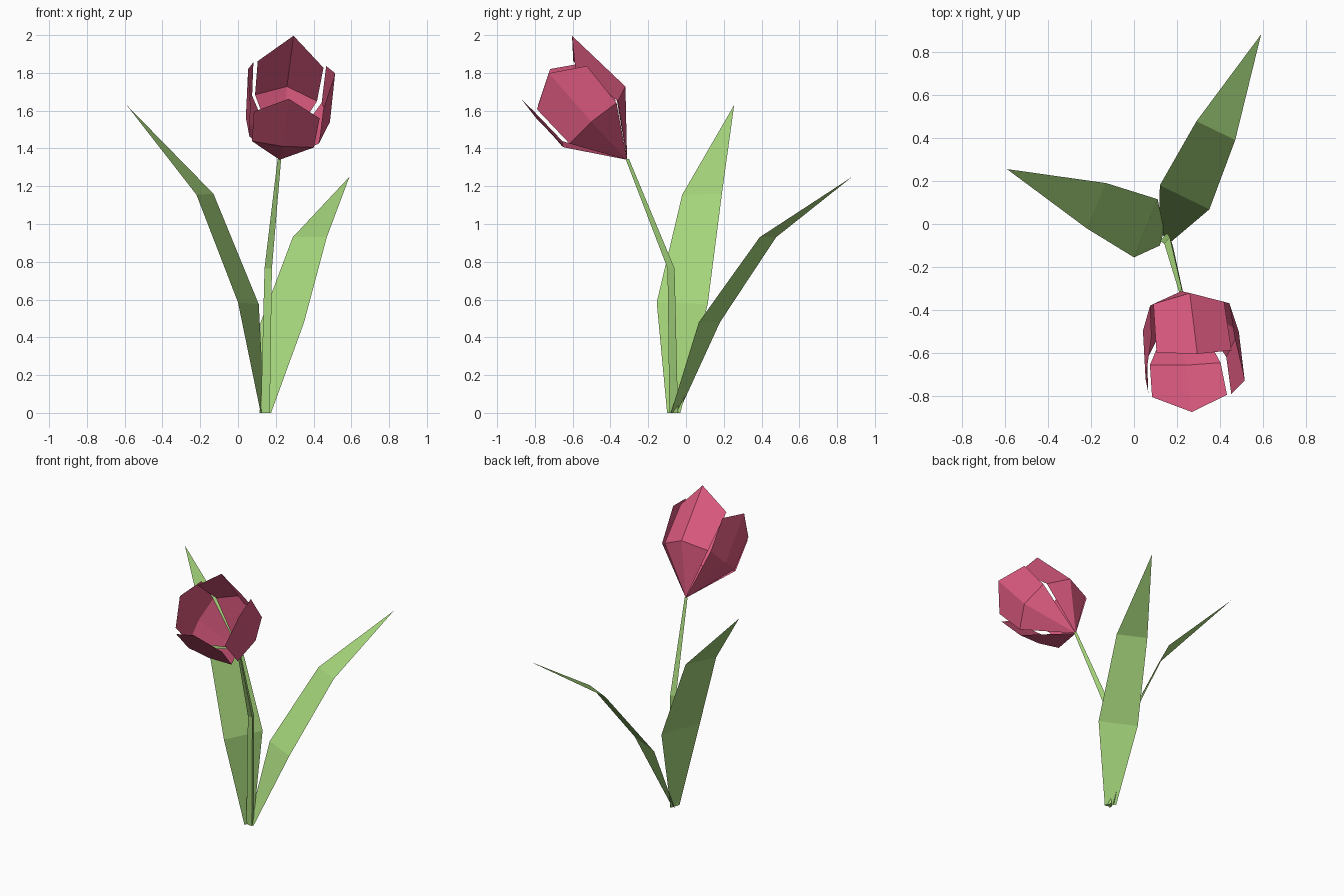
import bpy, math
from mathutils import Vector as V

if "Cube" in bpy.data.objects:
    bpy.data.objects.remove(bpy.data.objects["Cube"])


def material(name, rgb):
    m = bpy.data.materials.new(name)
    m.diffuse_color = (*rgb, 1)
    m.use_nodes = True
    m.node_tree.nodes["Principled BSDF"].inputs["Base Color"].default_value = m.diffuse_color
    return m


pink = material("petal pink", (0.70, 0.10, 0.21))
green = material("leaf green", (0.38, 0.67, 0.20))


def make(name, verts, faces, mat):
    me = bpy.data.meshes.new(name)
    me.from_pydata([tuple(v) for v in verts], [], faces)
    me.materials.append(mat)
    me.update()
    ob = bpy.data.objects.new(name, me)
    bpy.context.collection.objects.link(ob)
    return ob


# Stem: a three-sided tapering tube bent forward at mid height
path = [((0.147, -0.07, 0), 0.028), ((0.162, -0.083, 0.765), 0.023),
        ((0.22, -0.313, 1.345), 0.011)]
verts = [V(c) + r * V((math.cos(t), math.sin(t), 0))
         for c, r in path
         for t in (math.radians(a) for a in (80, 200, 320))]
faces = [(3 * k + i, 3 * k + (i + 1) % 3, 3 * k + 3 + (i + 1) % 3, 3 * k + 3 + i)
         for k in range(2) for i in range(3)]
make("stem", verts, faces + [(2, 1, 0), (6, 7, 8)], green)

# Leaves: pairs of edge points running up to a pointed tip
leaf_faces = [(0, 1, 3, 2), (2, 3, 5, 4), (4, 5, 6)]
make("left_leaf", [(0.12, -0.10, 0), (0.14, -0.03, 0),
                   (0.0, -0.155, 0.585), (0.11, 0.115, 0.575),
                   (-0.22, -0.02, 1.155), (-0.13, 0.19, 1.16),
                   (-0.59, 0.255, 1.63)], leaf_faces, green)
make("right_leaf", [(0.115, -0.04, 0), (0.175, -0.08, 0),
                    (0.12, 0.18, 0.48), (0.35, 0.068, 0.48),
                    (0.29, 0.477, 0.93), (0.47, 0.39, 0.93),
                    (0.59, 0.88, 1.25)], leaf_faces, green)

# Flower head: four cupped petals around a forward-tilted axis
base = V((0.22, -0.312, 1.34))
axis = V((0.094, -0.656, 0.75)).normalized()
side = V((0.99, 0.03, -0.10)).normalized()
back = axis.cross(side).normalized()


def petal(name, out, lat, mid, edge_out, shoulder, tip):
    def at(height, spread, across):
        return base + axis * height + out * spread + lat * across
    pts = [base,
           at(0.284, edge_out, -0.165), at(*mid, 0), at(0.284, edge_out, 0.165),
           at(*shoulder, -0.175), at(*tip, 0), at(*shoulder, 0.175)]
    make(name, pts, [(0, 2, 1), (0, 3, 2), (1, 2, 5, 4), (2, 3, 6, 5)], pink)


petal("back_petal", back, side, (0.30, 0.249), 0.175, (0.567, 0.122), (0.69, 0.213))
petal("right_petal", side, -back, (0.30, 0.24), 0.19, (0.535, 0.19), (0.643, 0.235))
petal("front_petal", -back, -side, (0.28, 0.212), 0.20, (0.50, 0.21), (0.614, 0.21))
petal("left_petal", -side, back, (0.27, 0.205), 0.18, (0.51, 0.195), (0.611, 0.225))
